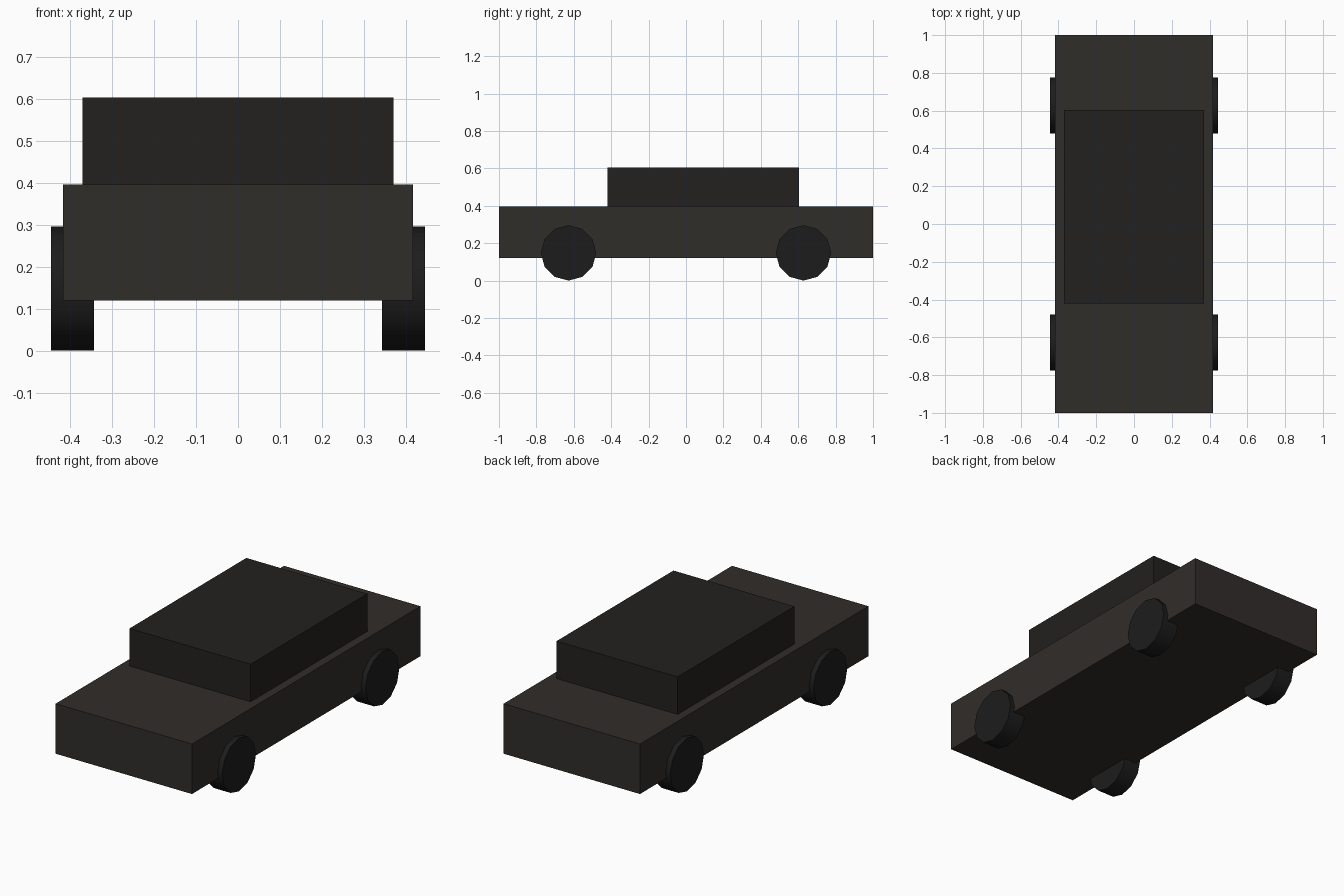
import bpy
import math

if "Cube" in bpy.data.objects:
    bpy.data.objects.remove(bpy.data.objects["Cube"])


def material(name, rgb):
    m = bpy.data.materials.new(name)
    m.diffuse_color = (*rgb, 1)
    m.use_nodes = True
    m.node_tree.nodes["Principled BSDF"].inputs["Base Color"].default_value = m.diffuse_color
    return m


def box(name, lo, hi, mat):
    centre = [(a + b) / 2 for a, b in zip(lo, hi)]
    bpy.ops.mesh.primitive_cube_add(size=1, location=centre)
    o = bpy.context.object
    o.name = name
    o.scale = [b - a for a, b in zip(lo, hi)]
    bpy.ops.object.transform_apply(location=False, rotation=False, scale=True)
    o.data.materials.append(mat)


paint = material("body_paint", (0.030, 0.026, 0.023))
roof = material("cabin_dark", (0.016, 0.015, 0.013))
rubber = material("rubber", (0.012, 0.012, 0.012))

# Body slab and cabin block
box("body", (-0.418, -1.0, 0.12), (0.418, 1.0, 0.397), paint)
box("cabin", (-0.371, -0.42, 0.397), (0.371, 0.603, 0.605), roof)

# Four twelve-sided wheels with axles along x
R = 0.148
for x, side in ((-0.395, "left"), (0.395, "right")):
    for y, end in ((-0.628, "front"), (0.628, "back")):
        bpy.ops.mesh.primitive_cylinder_add(
            vertices=12, radius=R, depth=0.102,
            location=(x, y, R), rotation=(0, math.pi / 2, 0))
        wheel = bpy.context.object
        wheel.name = f"wheel_{end}_{side}"
        wheel.data.materials.append(rubber)
        bpy.ops.object.shade_smooth_by_angle(angle=math.radians(40))
